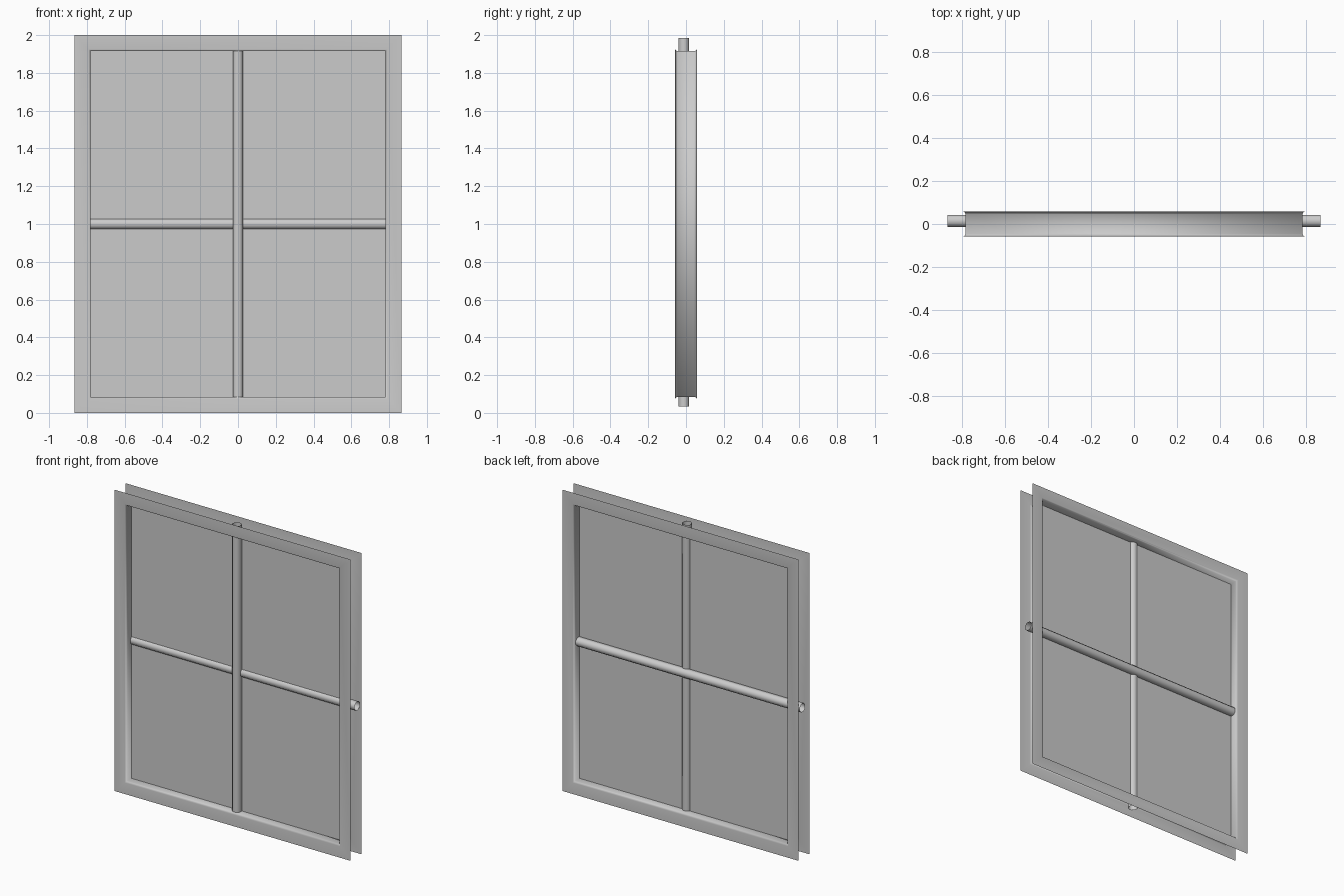
import bpy, bmesh, math
from mathutils import Matrix

if "Cube" in bpy.data.objects:
    bpy.data.objects.remove(bpy.data.objects["Cube"], do_unlink=True)

HALF_W, HALF_H, MID_Z = 0.866, 1.0, 1.0
LIP = 0.085          # width of the flanges around the opening

grey = bpy.data.materials.new("plain_grey")
grey.use_nodes = True
colour = (0.6, 0.6, 0.6, 1)
grey.diffuse_color = colour
grey.node_tree.nodes["Principled BSDF"].inputs["Base Color"].default_value = colour


def finish(name, bm, smooth=False):
    mesh = bpy.data.meshes.new(name)
    for face in bm.faces:
        face.smooth = smooth
    bm.to_mesh(mesh)
    bm.free()
    mesh.materials.append(grey)
    obj = bpy.data.objects.new(name, mesh)
    bpy.context.collection.objects.link(obj)
    return obj


# Frame: an open channel profile (inset, depth) swept round a mitred rectangle
half_profile = [(0, -0.057), (0.075, -0.057), (0.082, -0.053), (LIP, -0.045)]
profile = half_profile + [(inset, -y) for inset, y in reversed(half_profile)]
bm = bmesh.new()
rings = []
for inset, y in profile:
    w, h = HALF_W - inset, HALF_H - inset
    rings.append([bm.verts.new((sx * w, y, MID_Z + sz * h))
                  for sx, sz in ((-1, -1), (1, -1), (1, 1), (-1, 1))])
for a, b in zip(rings, rings[1:]):
    for i in range(4):
        j = (i + 1) % 4
        bm.faces.new((a[i], a[j], b[j], b[i]))
finish("window_frame", bm, smooth=True)

# Pane: a single sheet filling the opening
bm = bmesh.new()
w, h = HALF_W - LIP, HALF_H - LIP
bm.faces.new([bm.verts.new((sx * w, 0, MID_Z + sz * h))
              for sx, sz in ((-1, -1), (1, -1), (1, 1), (-1, 1))])
finish("glass_pane", bm)


# Glazing bars: open tubes that run through the frame into the channel
def tube(name, length, axis, y, z):
    bm = bmesh.new()
    bmesh.ops.create_cone(bm, cap_ends=False, segments=8, radius1=0.03,
                          radius2=0.03, depth=length)
    bm.transform(Matrix.Rotation(math.pi / 8, 4, "Z"))
    if axis == "X":
        bm.transform(Matrix.Rotation(math.pi / 2, 4, "Y"))
    bm.transform(Matrix.Translation((0, y, z)))
    finish(name, bm, smooth=True)


tube("vertical_bar", 1.95, "Z", -0.011, 1.01)
tube("horizontal_bar", 1.732, "X", 0.014, MID_Z)
